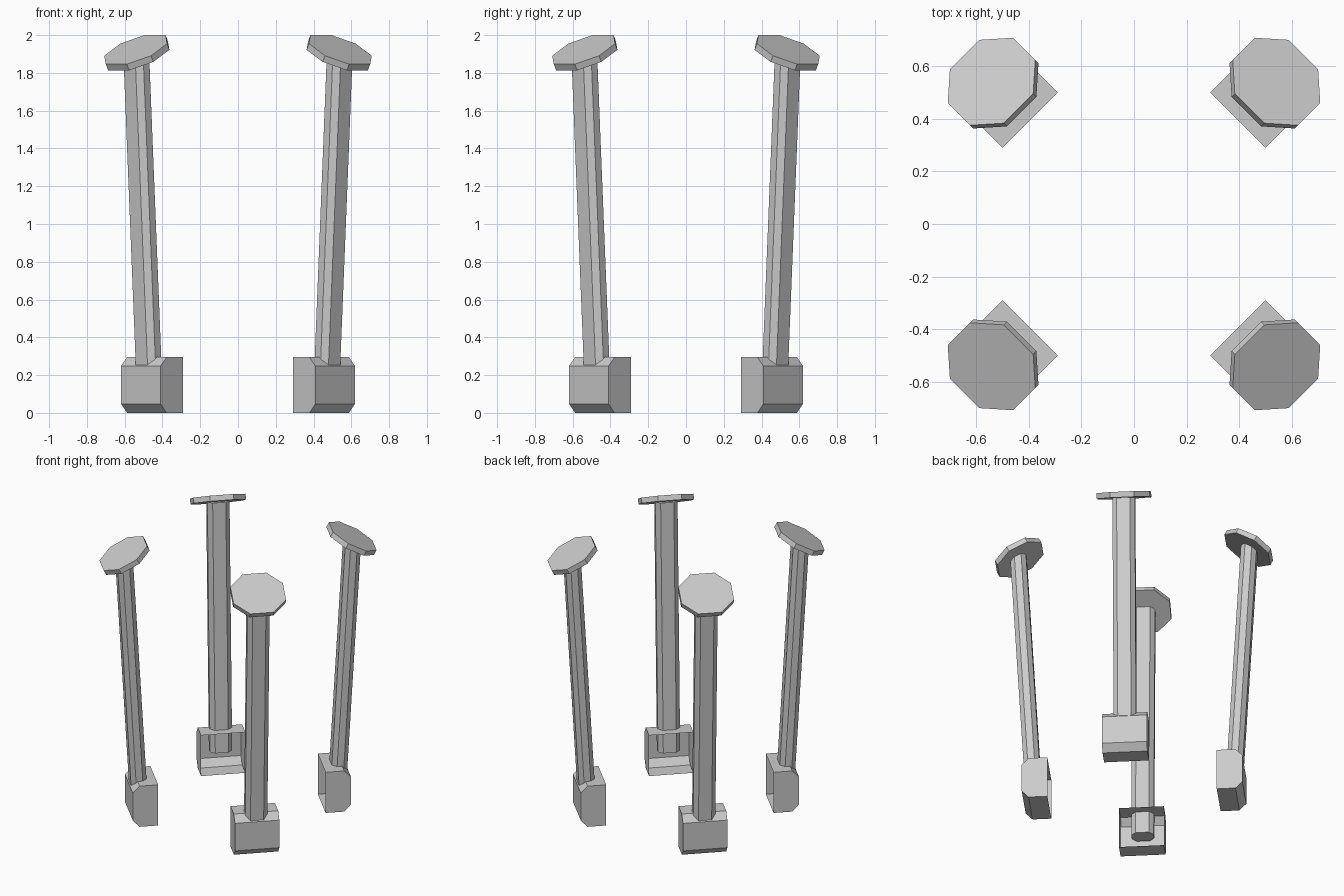
import bpy, bmesh, math
from mathutils import Matrix, Vector

if "Cube" in bpy.data.objects:
    bpy.data.objects.remove(bpy.data.objects["Cube"])


def finish(bm, name, matrix):
    bmesh.ops.recalc_face_normals(bm, faces=bm.faces[:])
    bm.transform(matrix)
    mesh = bpy.data.meshes.new(name)
    bm.to_mesh(mesh)
    bm.free()
    bpy.context.collection.objects.link(bpy.data.objects.new(name, mesh))


def chamfered_prism(name, depth, width, cut, z0, z1, matrix):
    """Rectangle with cut corners, extruded along its local z."""
    a, b = depth / 2, width / 2
    outline = [(a, b - cut), (a - cut, b), (cut - a, b), (-a, b - cut),
               (-a, cut - b), (cut - a, -b), (a - cut, -b), (a, cut - b)]
    bm = bmesh.new()
    low = [bm.verts.new((x, y, z0)) for x, y in outline]
    high = [bm.verts.new((x, y, z1)) for x, y in outline]
    bm.faces.new(low)
    bm.faces.new(high)
    for i in range(8):
        j = (i + 1) % 8
        bm.faces.new((low[i], low[j], high[j], high[i]))
    finish(bm, name, matrix)


def foot_shell(name, matrix):
    """Thin box, outer edges chamfered, open on the inward side."""
    profile = [(0.559, 0), (0.683, 0), (0.728, 0.048), (0.728, 0.248),
               (0.683, 0.295), (0.559, 0.295)]
    bm = bmesh.new()
    left = [bm.verts.new((x, -0.148, z)) for x, z in profile]
    right = [bm.verts.new((x, 0.148, z)) for x, z in profile]
    bm.faces.new(left)
    bm.faces.new(right)
    for i in range(5):
        bm.faces.new((left[i], left[i + 1], right[i + 1], right[i]))
    finish(bm, name, matrix)


# Local x points outward from the centre of the model
post_bottom = Vector((0.662, 0, 0.13))
post_top = Vector((0.762, 0, 1.9))
lean = math.atan2(post_top.x - post_bottom.x, post_top.z - post_bottom.z)
post_frame = Matrix.Translation(post_bottom) @ Matrix.Rotation(lean, 4, 'Y')
pad_frame = Matrix.Translation((0.766, 0, 1.923)) @ Matrix.Rotation(math.radians(28), 4, 'Y')

corners = {"back_right": 45, "back_left": 135, "front_left": 225, "front_right": 315}
for corner, angle in corners.items():
    turn = Matrix.Rotation(math.radians(angle), 4, 'Z')
    # Open foot block
    foot_shell(corner + "_foot", turn)
    # Leaning post
    chamfered_prism(corner + "_post", 0.105, 0.148, 0.03, 0,
                    (post_top - post_bottom).length, turn @ post_frame)
    # Tilted eight-sided pad on top
    chamfered_prism(corner + "_pad", 0.328, 0.35, 0.096, -0.037, 0, turn @ pad_frame)
